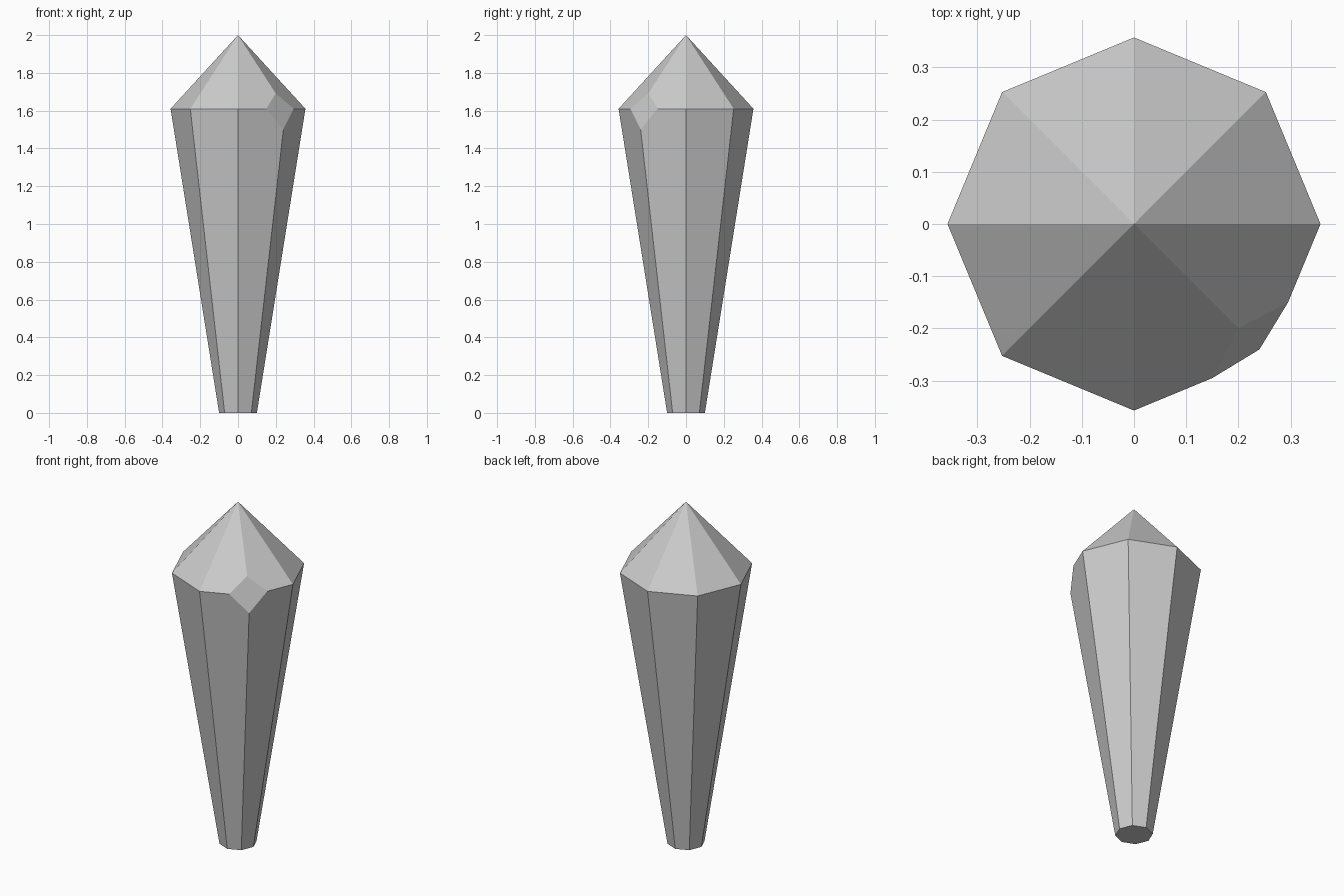
import bpy
import bmesh
from mathutils import Matrix, Vector

if "Cube" in bpy.data.objects:
    bpy.data.objects.remove(bpy.data.objects["Cube"])

SHOULDER_Z, TIP_Z = 1.61, 2.0
BASE_R, SHOULDER_R = 0.10, 0.357

bm = bmesh.new()

# Tapered eight-sided shaft standing on the ground
bmesh.ops.create_cone(bm, cap_ends=True, cap_tris=False, segments=8,
                      radius1=BASE_R, radius2=SHOULDER_R, depth=SHOULDER_Z,
                      matrix=Matrix.Translation((0, 0, SHOULDER_Z / 2)))

# Pointed crown: poke the top cap and raise its centre
cap = max(bm.faces, key=lambda f: f.calc_center_median().z)
tip = bmesh.ops.poke(bm, faces=[cap])["verts"][0]
tip.co = (0, 0, TIP_Z)

# One chipped shoulder corner at the front right
s = SHOULDER_R * 0.5 ** 0.5
target = Vector((s, -s, SHOULDER_Z))
corner = min(bm.verts, key=lambda v: (v.co - target).length)
bmesh.ops.bevel(bm, geom=[corner], offset=0.111, offset_type='OFFSET',
                segments=1, profile=0.5, affect='VERTICES')

bmesh.ops.recalc_face_normals(bm, faces=bm.faces)
mesh = bpy.data.meshes.new("crystal")
bm.to_mesh(mesh)
bm.free()
bpy.context.collection.objects.link(bpy.data.objects.new("crystal", mesh))
